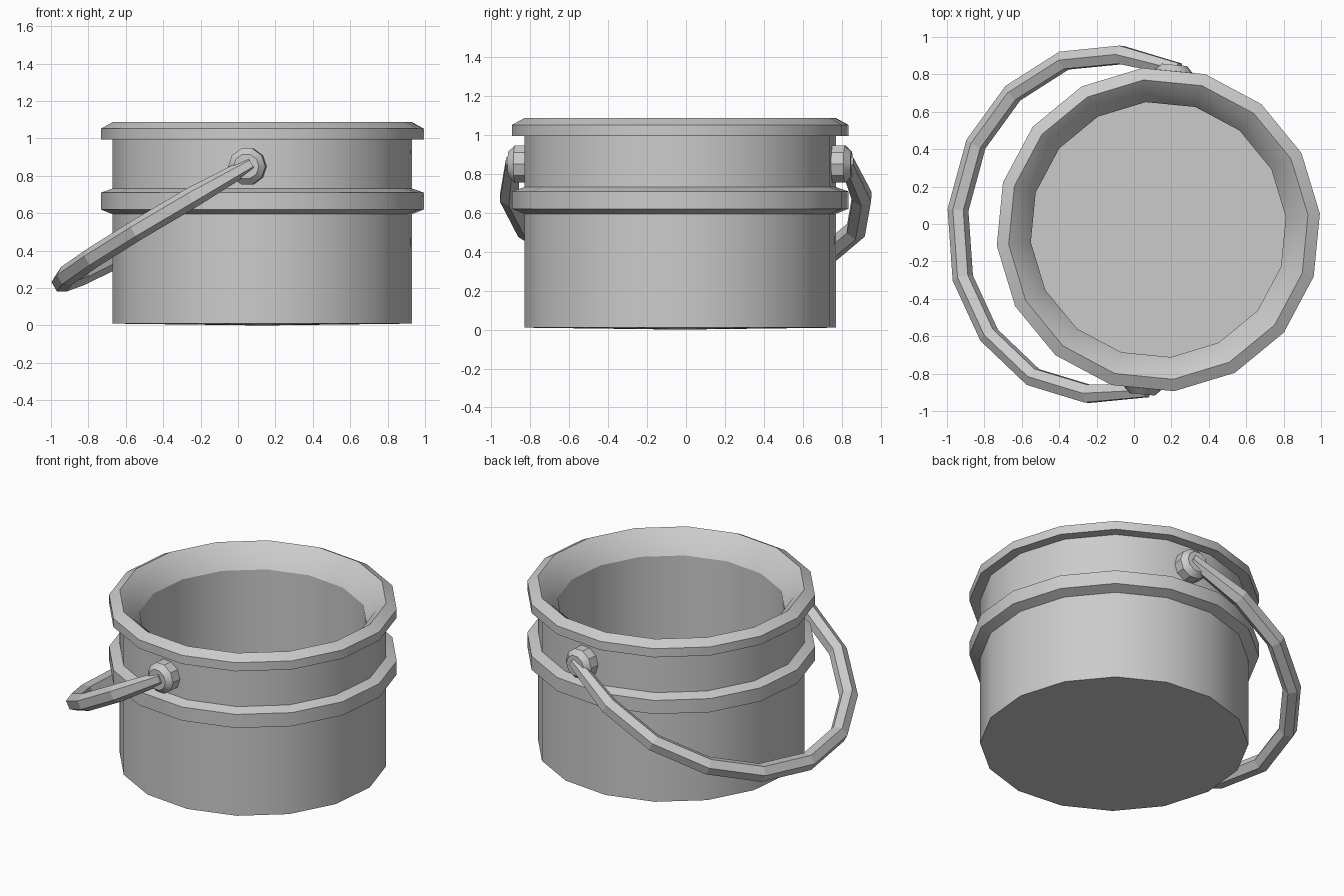
import bpy, bmesh
from math import sin, cos, pi, radians
from mathutils import Vector, Matrix

if "Cube" in bpy.data.objects:
    bpy.data.objects.remove(bpy.data.objects["Cube"])

# The whole model is turned slightly about z and set off centre to balance the handle
PLACE = Matrix.Translation((0.13, -0.03, 0)) @ Matrix.Rotation(radians(-5.6), 4, 'Z')


def finish(name, bm, matrix, smooth=True):
    bmesh.ops.remove_doubles(bm, verts=bm.verts, dist=1e-5)
    bmesh.ops.recalc_face_normals(bm, faces=bm.faces)
    mesh = bpy.data.meshes.new(name)
    bm.to_mesh(mesh)
    bm.free()
    ob = bpy.data.objects.new(name, mesh)
    bpy.context.collection.objects.link(ob)
    ob.matrix_world = matrix
    if smooth:
        bpy.ops.object.select_all(action='DESELECT')
        ob.select_set(True)
        bpy.context.view_layer.objects.active = ob
        bpy.ops.object.shade_smooth_by_angle(angle=radians(30))
    return ob


def bridge(bm, rings):
    for a, b in zip(rings, rings[1:]):
        n = len(a)
        for i in range(n):
            j = (i + 1) % n
            bm.faces.new((a[i], a[j], b[j], b[i]))


def lathe(name, profile, sides, offset, matrix, smooth=True):
    bm = bmesh.new()
    rings = [[bm.verts.new((r * cos(offset + 2 * pi * i / sides),
                            r * sin(offset + 2 * pi * i / sides), z))
              for i in range(sides)] for r, z in profile if r > 0]
    bridge(bm, rings)
    # close the ends with a fan to the axis
    for (r, z), ring in ((profile[0], rings[0]), (profile[-1], rings[-1])):
        tip = bm.verts.new((0, 0, z))
        for i in range(sides):
            bm.faces.new((ring[i], ring[(i + 1) % sides], tip))
    return finish(name, bm, matrix, smooth)


# Bucket: outer wall, raised band, rim, funnel lip, inner wall and floor
bucket = [(0, 0), (0.804, 0.01), (0.804, 0.595), (0.868, 0.62), (0.868, 0.71),
          (0.804, 0.732), (0.804, 0.995), (0.868, 0.995), (0.868, 1.052),
          (0.804, 1.087), (0.742, 1.035), (0.685, 0.95), (0.685, 0.12), (0, 0.12)]
lathe("bucket", bucket, 16, pi / 16, PLACE)

# Handle knobs on both sides
knob = [(0, 0.76), (0.1, 0.76), (0.1, 0.852), (0.068, 0.885), (0, 0.885)]
for side, name in ((1, "back_knob"), (-1, "front_knob")):
    turn = Matrix.Rotation(-side * pi / 2, 4, 'X')
    lathe(name, knob, 10, 0, PLACE @ Matrix.Translation((0, 0, 0.85)) @ turn)

# Handle: hexagonal bar swept along a tilted half loop
half = [(0.025, 0.862), (-0.29, 0.91), (-0.59, 0.85), (-0.845, 0.65), (-1.015, 0.36)]
plan = half + [(-1.076, 0)] + [(x, -y) for x, y in reversed(half)]
SLOPE = 0.575
path = [Vector((x, y, 0.85 + SLOPE * x)) for x, y in plan]
normal = Vector((-SLOPE, 0, 1)).normalized()
bm = bmesh.new()
rings = []
last = len(path) - 1
for k, p in enumerate(path):
    tangent = (path[min(k + 1, last)] - path[max(k - 1, 0)]).normalized()
    out = tangent.cross(normal)
    r = 0.04 if k in (0, last) else 0.056
    rings.append([bm.verts.new(p + normal * r * cos(a) + out * r * sin(a))
                  for a in (i * pi / 3 for i in range(6))])
bridge(bm, rings)
bm.faces.new(rings[0])
bm.faces.new(rings[-1])
finish("handle", bm, PLACE, smooth=False)
